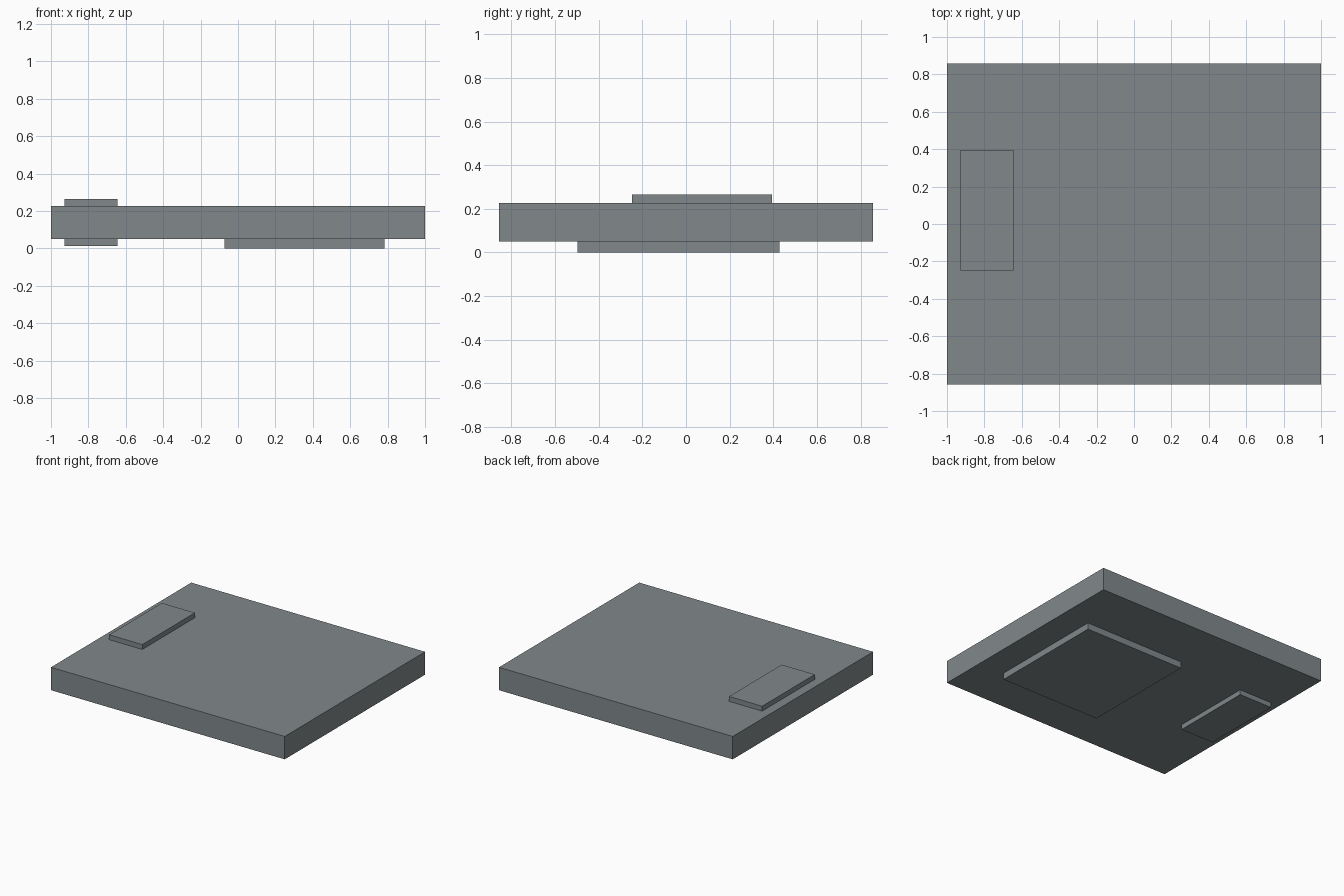
import bpy

cube = bpy.data.objects.get("Cube")
if cube:
    bpy.data.objects.remove(cube, do_unlink=True)

# One slate grey for everything
COLOUR = (0.22, 0.25, 0.26, 1)
grey = bpy.data.materials.new("slate_grey")
grey.use_nodes = True
grey.diffuse_color = COLOUR
grey.node_tree.nodes["Principled BSDF"].inputs["Base Color"].default_value = COLOUR


def box(name, xs, ys, zs):
    """Add a box spanning the given (min, max) ranges."""
    spans = (xs, ys, zs)
    bpy.ops.mesh.primitive_cube_add(size=1, location=[(a + b) / 2 for a, b in spans])
    obj = bpy.context.object
    obj.name = obj.data.name = name
    obj.scale = [b - a for a, b in spans]
    bpy.ops.object.transform_apply(location=False, rotation=False, scale=True)
    obj.data.materials.append(grey)
    return obj


SLAB_BOTTOM, SLAB_TOP = 0.05, 0.227
PAD_X, PAD_Y = (-0.928, -0.645), (-0.248, 0.395)

# Main slab
box("slab", (-1, 1), (-0.857, 0.857), (SLAB_BOTTOM, SLAB_TOP))

# Matching narrow pads above and below the slab
box("top_pad", PAD_X, PAD_Y, (SLAB_TOP, 0.265))
box("bottom_narrow_pad", PAD_X, PAD_Y, (0.012, SLAB_BOTTOM))

# Wide pad underneath
box("bottom_wide_pad", (-0.073, 0.782), (-0.498, 0.428), (0, SLAB_BOTTOM))
